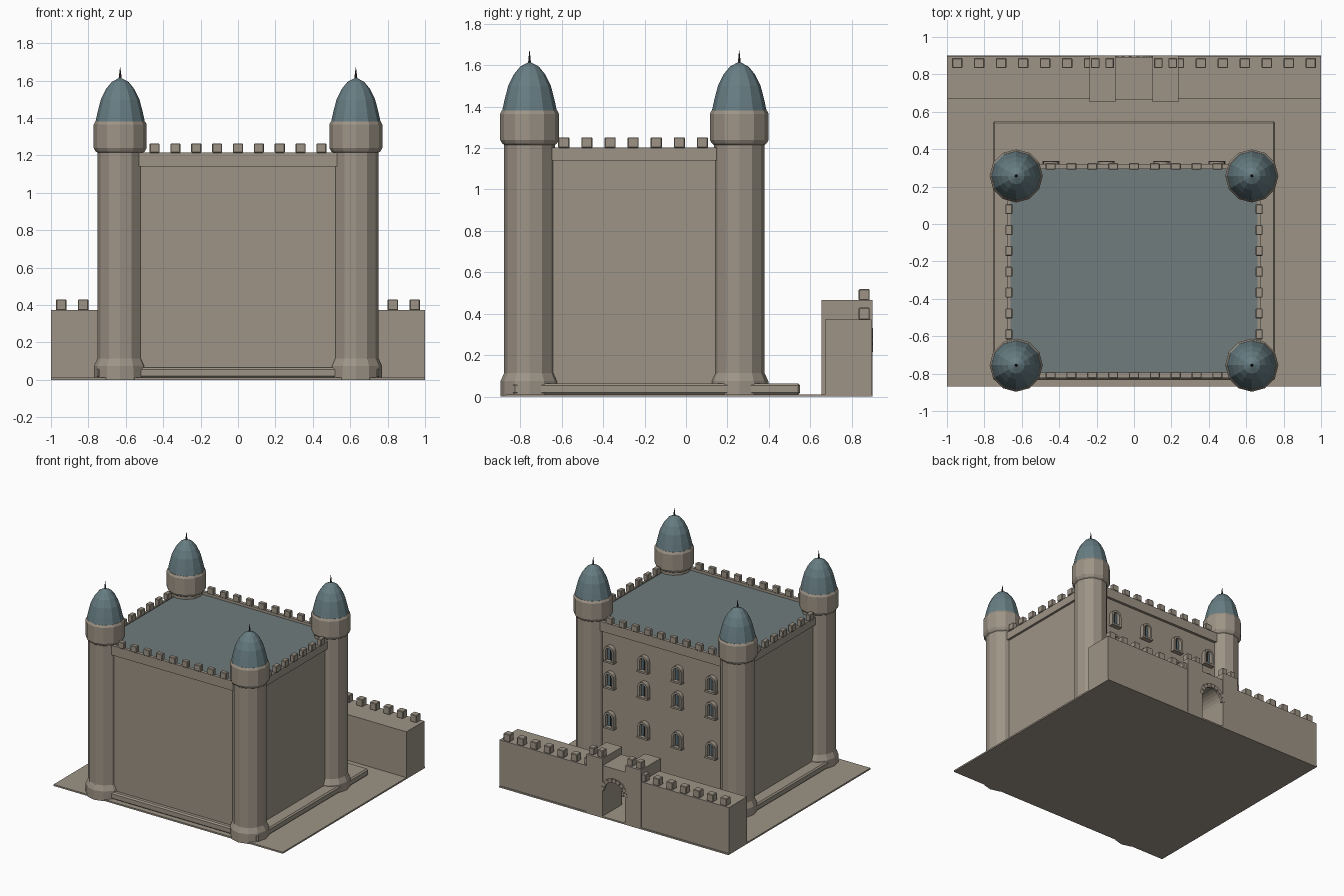
import bpy, bmesh, math
from mathutils import Matrix

cube = bpy.data.objects.get("Cube")
if cube:
    bpy.data.objects.remove(cube, do_unlink=True)


def material(name, r, g, b):
    m = bpy.data.materials.new(name)
    m.use_nodes = True
    m.diffuse_color = (r, g, b, 1)
    node = m.node_tree.nodes["Principled BSDF"]
    node.inputs["Base Color"].default_value = (r, g, b, 1)
    node.inputs["Roughness"].default_value = 0.9
    return m


STONE = material("warm stone", 0.34, 0.295, 0.24)
ROOF = material("roof slate", 0.16, 0.20, 0.205)
DOME = material("dome slate", 0.135, 0.205, 0.225)
GLASS = material("window glass", 0.10, 0.16, 0.19)
IRON = material("dark iron", 0.035, 0.035, 0.035)


def finish(bm, name, mat):
    bmesh.ops.recalc_face_normals(bm, faces=bm.faces)
    mesh = bpy.data.meshes.new(name)
    bm.to_mesh(mesh)
    bm.free()
    mesh.materials.append(mat)
    obj = bpy.data.objects.new(name, mesh)
    bpy.context.collection.objects.link(obj)
    return obj


def box(name, x, y, z, mat=STONE, bevel=0):
    """Box from (min, max) ranges on each axis."""
    bm = bmesh.new()
    bmesh.ops.create_cube(bm, size=1)
    for v in bm.verts:
        for i, (lo, hi) in enumerate((x, y, z)):
            v.co[i] = lo if v.co[i] < 0 else hi
    obj = finish(bm, name, mat)
    if bevel:
        mod = obj.modifiers.new("Bevel", "BEVEL")
        mod.width = bevel
        mod.segments = 1
    return obj


def block(name, x, y, z, sx, sy, sz):
    """Small merlon centred on x, y and standing on z."""
    return box(name, (x - sx / 2, x + sx / 2), (y - sy / 2, y + sy / 2),
               (z, z + sz), bevel=0.004)


def lathe(name, profile, mat, x, y, sides=12):
    bm = bmesh.new()
    rings = []
    for r, z in profile:
        angles = [math.tau * i / sides for i in range(sides)]
        rings.append([bm.verts.new((x + r * math.cos(a), y + r * math.sin(a), z)) for a in angles])
    for low, high in zip(rings, rings[1:]):
        for i in range(sides):
            j = (i + 1) % sides
            bm.faces.new((low[i], low[j], high[j], high[i]))
    bm.faces.new(rings[0])
    bm.faces.new(rings[-1])
    return finish(bm, name, mat)


def prism(name, outline, y0, y1, mat=STONE):
    """Extrude an x-z outline along y."""
    bm = bmesh.new()
    face = bm.faces.new([bm.verts.new((x, y0, z)) for x, z in outline])
    out = bmesh.ops.extrude_face_region(bm, geom=[face])
    verts = [g for g in out["geom"] if isinstance(g, bmesh.types.BMVert)]
    bmesh.ops.translate(bm, verts=verts, vec=(0, y1 - y0, 0))
    return finish(bm, name, mat)


def arc(cx, cz, r, steps=8):
    """Half circle from +x to -x."""
    return [(cx + r * math.cos(math.pi * i / steps), cz + r * math.sin(math.pi * i / steps))
            for i in range(steps + 1)]


KEEP_Y = -0.25

# Ground and plinth
box("ground_plate", (-1, 1), (-0.87, 0.9), (0, 0.012))
box("plinth", (-0.755, 0.755), (-0.835, 0.55), (0.01, 0.065), bevel=0.01)

# Keep body, cornice, roof and raised front and back parapets
box("keep_walls", (-0.66, 0.66), (-0.80, 0.30), (0.05, 1.15))
box("cornice", (-0.678, 0.678), (-0.815, 0.318), (1.14, 1.167))
box("keep_roof", (-0.672, 0.672), (-0.80, 0.30), (1.165, 1.195), ROOF)
for side in (-1, 1):
    y = KEEP_Y + side * 0.558
    box("end_parapet", (-0.6, 0.6), (y - 0.013, y + 0.013), (1.14, 1.216))
    box("side_parapet", (side * 0.669 - 0.009, side * 0.669 + 0.009),
        (-0.7, 0.2), (1.165, 1.203))
    for i in range(-4, 5):
        block("end_merlon", i * 0.1115, y, 1.214, 0.054, 0.034, 0.05)
    for i in range(-3, 4):
        block("side_merlon", side * 0.669, KEEP_Y - 0.005 + i * 0.1115, 1.2, 0.037, 0.054, 0.052)

# Corner towers
SHAFT = [(0.14, 0), (0.14, 0.075), (0.122, 0.115), (0.122, 1.215), (0.132, 1.222),
         (0.142, 1.24), (0.142, 1.365), (0.133, 1.382)]
CAP = [(0.132, 1.38), (0.12, 1.435), (0.103, 1.5), (0.076, 1.555), (0.045, 1.593), (0.008, 1.613)]
SPIKE = [(0.009, 1.605), (0.006, 1.63), (0.001, 1.67)]
for x in (-0.63, 0.63):
    for y in (-0.755, 0.257):
        lathe("tower_shaft", SHAFT, STONE, x, y)
        lathe("tower_dome", CAP, DOME, x, y)
        lathe("tower_spike", SPIKE, IRON, x, y, 6)


# Arched windows on the back wall
def window(cx, cz):
    outer = [(cx + 0.042, cz - 0.06)] + arc(cx, cz + 0.022, 0.042) + [(cx - 0.042, cz - 0.06)]
    inner = [(cx + 0.026, cz - 0.06)] + arc(cx, cz + 0.022, 0.026) + [(cx - 0.026, cz - 0.06)]
    prism("window_frame", outer + inner[::-1], 0.295, 0.334)
    prism("window_glass", inner, 0.299, 0.306, GLASS)
    box("window_sill", (cx - 0.046, cx + 0.046), (0.295, 0.337), (cz - 0.068, cz - 0.054))
    box("window_bar", (cx - 0.003, cx + 0.003), (0.303, 0.311), (cz - 0.055, cz + 0.046), IRON)


for cz in (0.98, 0.775, 0.46):
    for i in range(4):
        window((i - 1.5) * 0.296, cz)

# Outer wall with merlons, and gate towers
for side in (-1, 1):
    box("outer_wall", sorted((side * 0.2, side)), (0.67, 0.895), (0, 0.373))
    for i in range(7):
        block("wall_merlon", side * (0.945 - i * 0.1175), 0.86, 0.372, 0.056, 0.053, 0.058)
    box("gate_tower", sorted((side * 0.1, side * 0.237)), (0.653, 0.9), (0, 0.466))
    for x in (0.13, 0.207):
        block("gate_merlon", side * x, 0.86, 0.465, 0.046, 0.053, 0.055)

# Gate arch between the towers
SPRING = 0.215
prism("gate_arch", [(0.1, 0.41)] + arc(0, SPRING, 0.098, 12) + [(-0.1, 0.41)], 0.662, 0.893)
bm = bmesh.new()
for i in range(9):
    a = math.pi * (i + 0.5) / 9
    turn = Matrix.Translation((0, 0.892, SPRING)) @ Matrix.Rotation(-a, 4, "Y")
    place = turn @ Matrix.Translation((0.102, 0, 0)) @ Matrix.Diagonal((0.03, 0.02, 0.03, 1))
    bmesh.ops.create_cube(bm, size=1, matrix=place)
finish(bm, "arch_stones", STONE)
